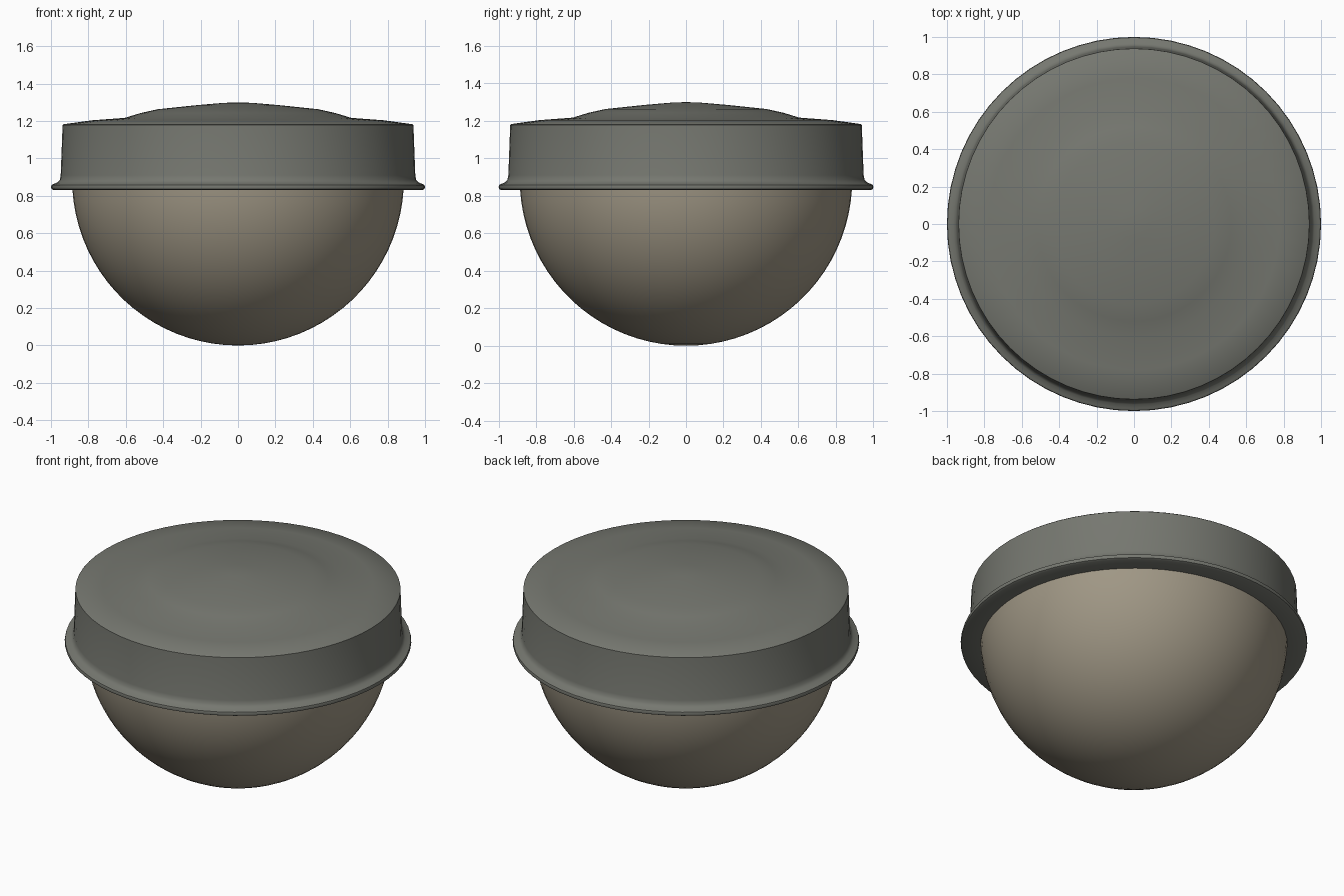
import bpy, bmesh, math

if "Cube" in bpy.data.objects:
    bpy.data.objects.remove(bpy.data.objects["Cube"])

SEGMENTS = 64


def material(name, rgb):
    m = bpy.data.materials.new(name)
    m.diffuse_color = (*rgb, 1)
    m.use_nodes = True
    m.node_tree.nodes["Principled BSDF"].inputs["Base Color"].default_value = m.diffuse_color
    return m


def lathe(name, profile, mat, sharp_angle):
    """Spin an (r, z) profile around the z axis."""
    bm = bmesh.new()
    verts = [bm.verts.new((r, 0, z)) for r, z in profile]
    edges = [bm.edges.new(pair) for pair in zip(verts, verts[1:])]
    bmesh.ops.spin(bm, geom=verts + edges, cent=(0, 0, 0), axis=(0, 0, 1),
                   angle=math.tau, steps=SEGMENTS, use_duplicate=False)
    bmesh.ops.remove_doubles(bm, verts=bm.verts, dist=1e-4)
    bmesh.ops.recalc_face_normals(bm, faces=bm.faces)
    mesh = bpy.data.meshes.new(name)
    bm.to_mesh(mesh)
    bm.free()
    mesh.materials.append(mat)
    obj = bpy.data.objects.new(name, mesh)
    bpy.context.collection.objects.link(obj)
    bpy.ops.object.select_all(action='DESELECT')
    obj.select_set(True)
    bpy.context.view_layer.objects.active = obj
    bpy.ops.object.shade_smooth_by_angle(angle=math.radians(sharp_angle))
    return obj


metal = material("dark_grey_metal", (0.18, 0.186, 0.162))
glass = material("warm_beige_glass", (0.35, 0.31, 0.235))

# Hemispherical glass shade, its rim tucked just inside the metal base
R = 0.887
end = math.acos((R - 0.835) / R)
dome = [(R * math.sin(end * i / 20), R - R * math.cos(end * i / 20)) for i in range(21)]
lathe("glass_shade", dome, glass, 40)

# Metal base: flat underside, rolled lip, tapered wall and raised domed top
base = [(0.88, 0.83), (0.985, 0.83), (0.997, 0.836), (1.0, 0.846), (0.997, 0.858),
        (0.985, 0.864), (0.965, 0.872), (0.953, 0.886), (0.948, 0.91),
        (0.938, 1.178), (0.932, 1.183), (0.78, 1.204), (0.605, 1.217),
        (0.52, 1.243), (0.43, 1.263), (0.22, 1.285), (0.08, 1.297), (0, 1.3)]
lathe("metal_base", base, metal, 35)
